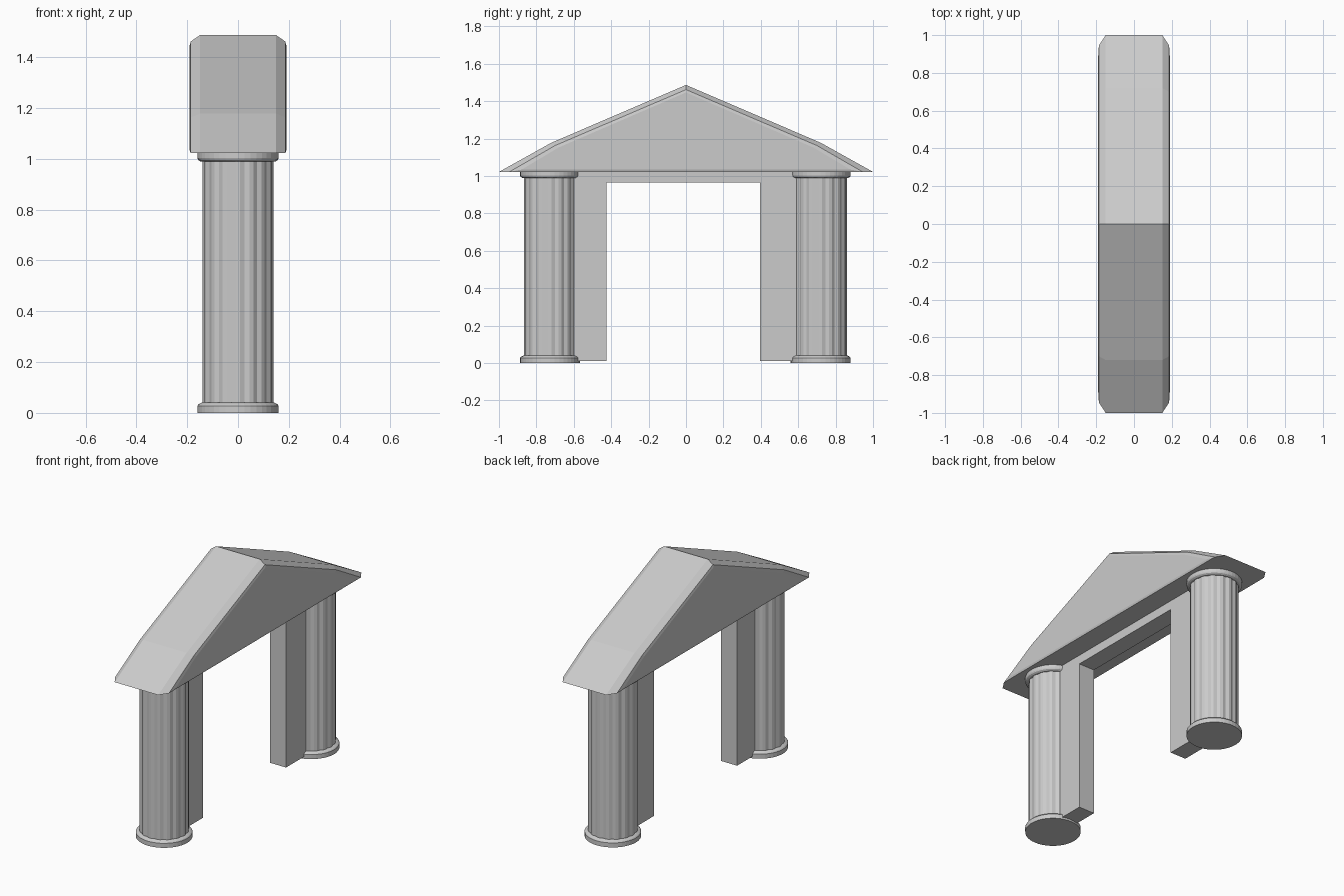
import bpy, bmesh
from math import sin, cos, pi

if "Cube" in bpy.data.objects:
    bpy.data.objects.remove(bpy.data.objects["Cube"])


def make(name, bm):
    bmesh.ops.recalc_face_normals(bm, faces=bm.faces)
    mesh = bpy.data.meshes.new(name)
    bm.to_mesh(mesh)
    bm.free()
    ob = bpy.data.objects.new(name, mesh)
    bpy.context.collection.objects.link(ob)
    return ob


def loft(name, rings):
    # closed solid through rings of equal point count, capped at both ends
    bm = bmesh.new()
    loops = [[bm.verts.new(p) for p in ring] for ring in rings]
    n = len(loops[0])
    for a, b in zip(loops, loops[1:]):
        for i in range(n):
            j = (i + 1) % n
            bm.faces.new((a[i], a[j], b[j], b[i]))
    bm.faces.new(loops[0][::-1])
    bm.faces.new(loops[-1])
    return make(name, bm)


def circle(y, z, r, n=40):
    return [(r * cos(2 * pi * i / n), y + r * sin(2 * pi * i / n), z) for i in range(n)]


def fluted(y, z, flutes=16, r=0.14, groove=0.134):
    # each flute: two ridge points and one groove point
    pts = []
    for i in range(flutes):
        for off, rad in ((0.0, r), (0.3, r), (0.65, groove)):
            a = 2 * pi * (i + off - 0.15) / flutes
            pts.append((rad * cos(a), y + rad * sin(a), z))
    return pts


# Columns with base and capital
for side, y in (("front", -0.727), ("back", 0.72)):
    loft(side + "_column_shaft", [fluted(y, 0.03), fluted(y, 1.0)])
    loft(side + "_column_base",
         [circle(y, z, r) for z, r in ((0, 0.16), (0.028, 0.16), (0.034, 0.155), (0.04, 0.144))])
    loft(side + "_column_capital",
         [circle(y, z, r) for z, r in ((0.99, 0.148), (0.996, 0.157), (1.003, 0.16), (1.022, 0.16))])

# Inner doorway frame: two jambs and a lintel in one outline
frame = [(-0.73, 0.012), (-0.425, 0.012), (-0.425, 0.965), (0.395, 0.965),
         (0.395, 0.012), (0.72, 0.012), (0.72, 1.024), (-0.73, 1.024)]
loft("door_frame", [[(x, y, z) for y, z in frame] for x in (-0.055, 0.055)])


# Gable roof: half-outline (eave, break, ridge) at each depth, bevelled to both faces
def gable(x, eave, brk, ridge):
    half = [eave, brk]
    pts = [(-y, z) for y, z in half] + [(0, ridge)] + half[::-1]
    return [(x, y, z) for y, z in pts]


sections = [(0.15, (1.0, 1.022), (0.72, 1.178), 1.487),
            (0.186, (0.945, 1.022), (0.70, 1.163), 1.462),
            (0.19, (0.88, 1.034), (0.68, 1.153), 1.447)]
rings = [gable(-x, *s) for x, *s in sections[::-1]] + [gable(x, *s) for x, *s in sections]
loft("gable_roof", rings)
